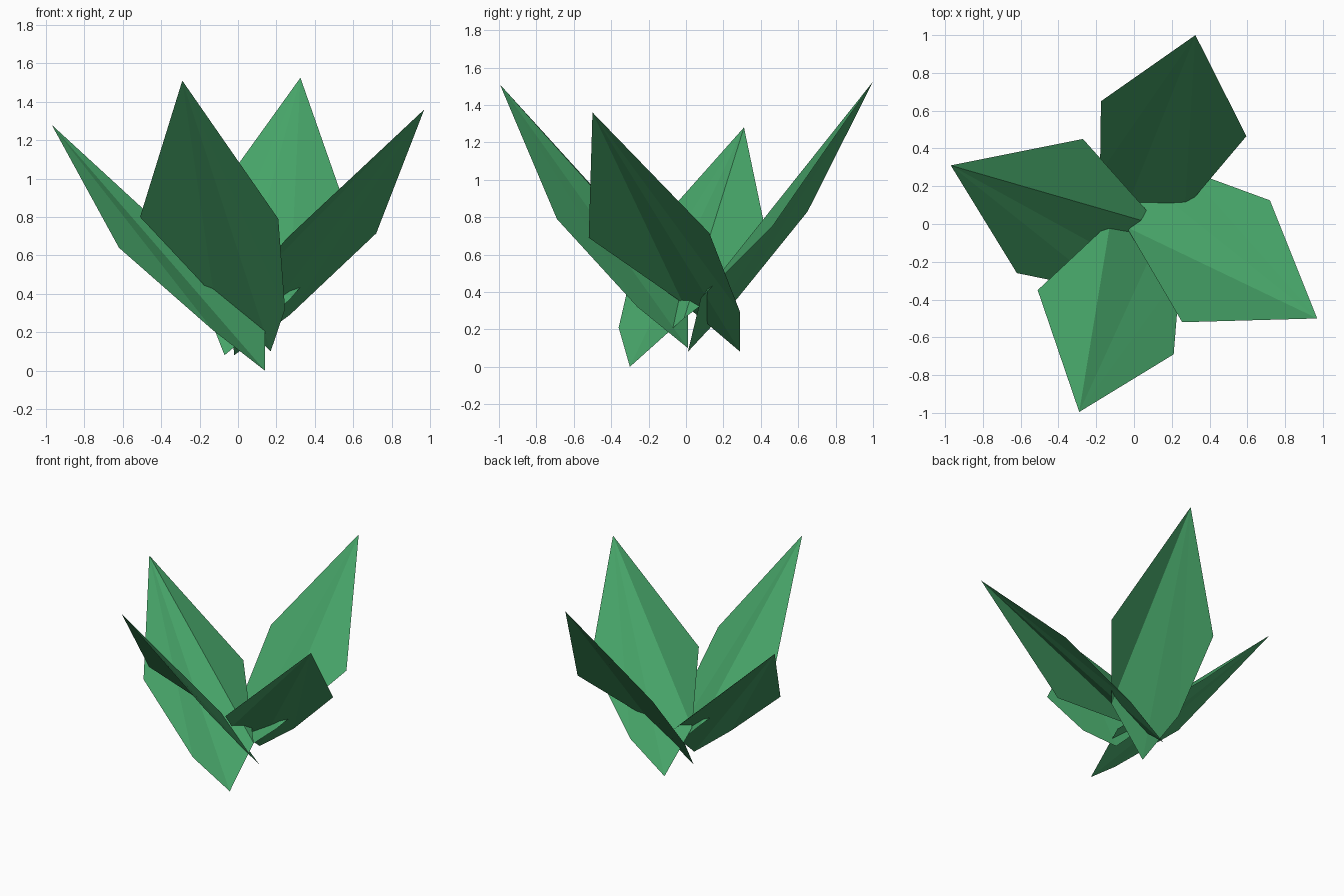
import bpy

green = bpy.data.materials.new("leaf green")
green.diffuse_color = (0.063, 0.376, 0.141, 1)


def leaf(name, base, tip, left, right):
    """Leaf creased from base to tip; left/right hold a low and a wide edge point."""
    verts = [base, tip] + left + right
    faces = [(0, 1, 2), (2, 1, 3),      # left half
             (0, 4, 1), (4, 5, 1)]      # right half
    mesh = bpy.data.meshes.new(name)
    mesh.from_pydata(verts, [], faces)
    mesh.materials.append(green)
    obj = bpy.data.objects.new(name, mesh)
    bpy.context.collection.objects.link(obj)


# Four leaves leaning outwards, crossing near the centre
leaf("front_leaf", (0.17, 0.01, 0.10), (-0.29, -0.995, 1.51),
     [(0.245, -0.26, 0.32), (0.21, -0.69, 0.79)],
     [(-0.125, 0.01, 0.39), (-0.51, -0.35, 0.80)])
leaf("left_leaf", (0.14, -0.30, 0.0), (-0.97, 0.31, 1.28),
     [(-0.13, -0.36, 0.21), (-0.62, -0.26, 0.64)],
     [(0.14, -0.01, 0.26), (-0.27, 0.45, 0.61)])
leaf("back_leaf", (-0.07, 0.01, 0.08), (0.325, 1.0, 1.525),
     [(-0.18, 0.27, 0.36), (-0.175, 0.65, 0.83)],
     [(0.27, 0.08, 0.37), (0.595, 0.465, 0.755)])
leaf("right_leaf", (-0.02, 0.29, 0.08), (0.97, -0.50, 1.36),
     [(0.27, 0.29, 0.29), (0.72, 0.125, 0.715)],
     [(-0.04, -0.016, 0.34), (0.255, -0.52, 0.69)])
